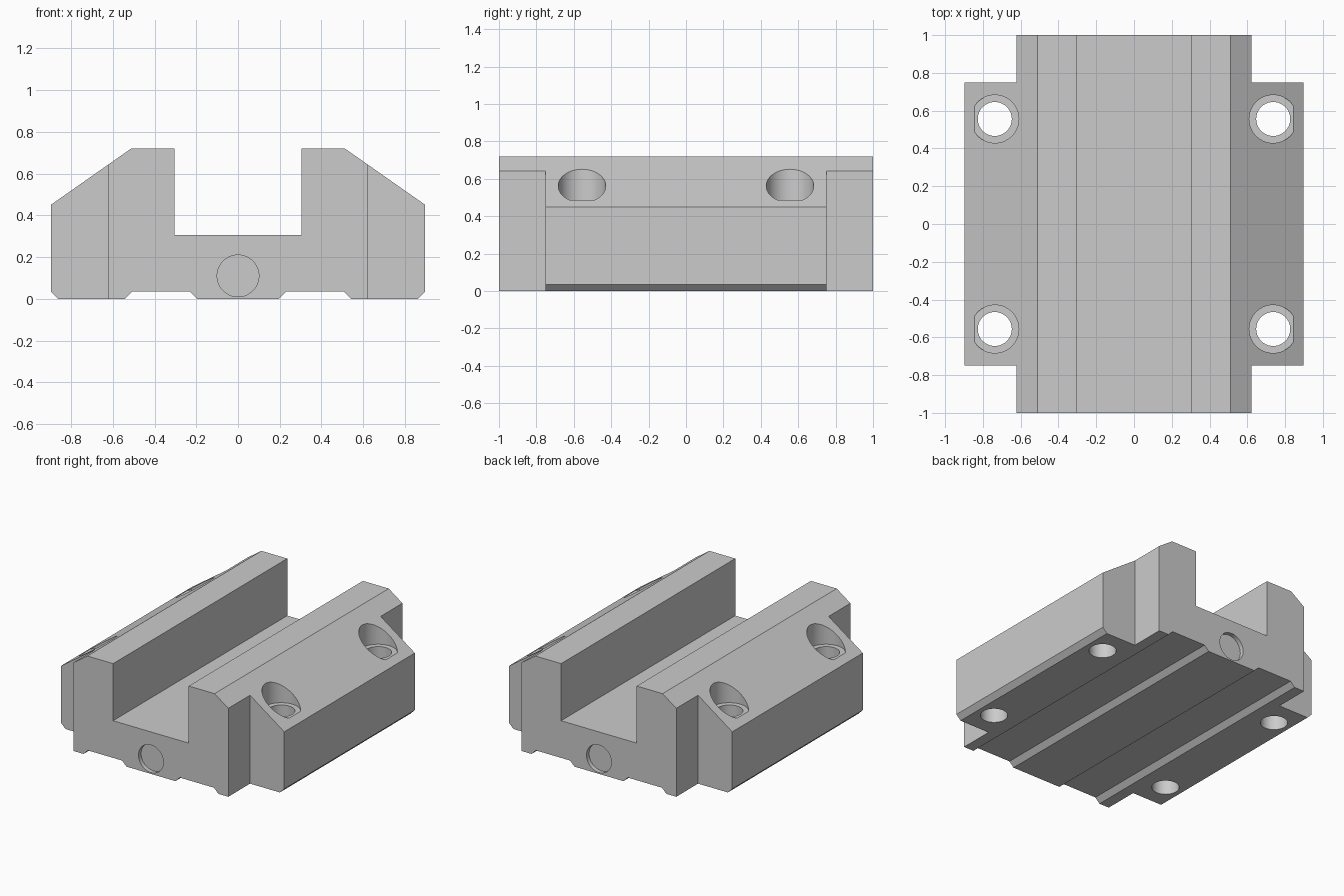
import bpy, bmesh, math
from mathutils import Matrix

cube = bpy.data.objects.get("Cube")
if cube:
    bpy.data.objects.remove(cube, do_unlink=True)

steel = bpy.data.materials.new("plain_grey_metal")
steel.use_nodes = True
GREY = (0.6, 0.6, 0.6, 1)
steel.diffuse_color = GREY
steel.node_tree.nodes["Principled BSDF"].inputs["Base Color"].default_value = GREY


def add_object(name, bm):
    bmesh.ops.recalc_face_normals(bm, faces=bm.faces)
    mesh = bpy.data.meshes.new(name)
    bm.to_mesh(mesh)
    bm.free()
    mesh.materials.append(steel)
    obj = bpy.data.objects.new(name, mesh)
    bpy.context.collection.objects.link(obj)
    return obj


def box(name, centre, size):
    bm = bmesh.new()
    bmesh.ops.create_cube(bm, size=1, matrix=Matrix.Translation(centre) @ Matrix.Diagonal((*size, 1)))
    return add_object(name, bm)


def cylinder(name, centre, radius, depth, axis="Z"):
    turn = Matrix.Rotation(math.pi / 2, 4, "X") if axis == "Y" else Matrix.Identity(4)
    bm = bmesh.new()
    bmesh.ops.create_cone(bm, cap_ends=True, segments=64, radius1=radius, radius2=radius,
                          depth=depth, matrix=Matrix.Translation(centre) @ turn)
    return add_object(name, bm)


# Carriage body: mirrored half profile extruded along y
half = [(0.197, 0), (0.232, 0.035), (0.507, 0.035), (0.542, 0), (0.862, 0), (0.897, 0.035),
        (0.897, 0.45), (0.512, 0.72), (0.304, 0.72), (0.304, 0.305)]
profile = half + [(-x, z) for x, z in reversed(half)]
bm = bmesh.new()
face = bm.faces.new([bm.verts.new((x, -1, z)) for x, z in profile])
end = bmesh.ops.extrude_face_region(bm, geom=[face])["geom"]
bmesh.ops.translate(bm, vec=(0, 2, 0), verts=[v for v in end if isinstance(v, bmesh.types.BMVert)])
body = add_object("carriage_body", bm)

# Corner notches, counterbored bolt holes and end recesses
cutters = []
for sy in (-1, 1):
    cutters.append(cylinder("end_recess_cutter", (0, sy, 0.11), 0.1, 0.06, "Y"))
    for sx in (-1, 1):
        x, y = sx * 0.737, sy * 0.556
        cutters += [
            box("corner_cutter", (sx * 0.922, sy * 1.0, 0.4), (0.6, 0.5, 1.2)),
            cylinder("bolt_hole_cutter", (x, y, 0.4), 0.09, 1.2),
            cylinder("counterbore_cutter", (x, y, 0.786), 0.127, 0.6),
        ]
for cutter in cutters:
    cutter.hide_render = True
    cut = body.modifiers.new(cutter.name, "BOOLEAN")
    cut.operation = "DIFFERENCE"
    cut.solver = "EXACT"
    cut.object = cutter

# Keep the cut result and discard the helpers
graph = bpy.context.evaluated_depsgraph_get()
result = bpy.data.meshes.new_from_object(body.evaluated_get(graph))
body.modifiers.clear()
body.data = result
for cutter in cutters:
    bpy.data.objects.remove(cutter, do_unlink=True)

# Smooth bores with crisp edges
bpy.ops.object.select_all(action="DESELECT")
body.select_set(True)
bpy.context.view_layer.objects.active = body
bpy.ops.object.shade_smooth_by_angle(angle=math.radians(25))
